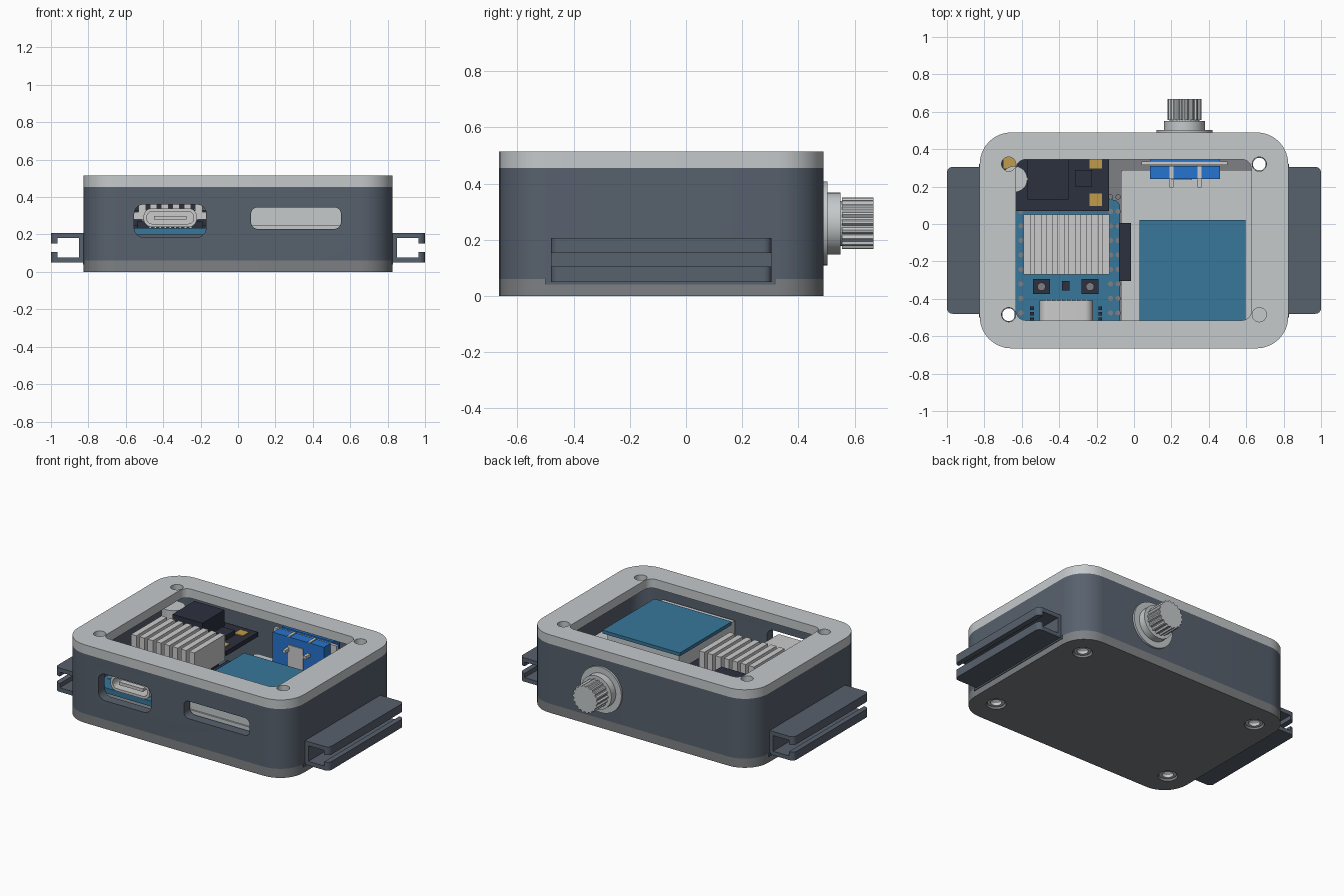
import bpy, bmesh, math
from mathutils import Matrix, Vector

if "Cube" in bpy.data.objects:
    bpy.data.objects.remove(bpy.data.objects["Cube"])


def material(name, rgb):
    m = bpy.data.materials.new(name)
    m.use_nodes = True
    col = [(c / 255) ** 2.2 for c in rgb] + [1]
    m.diffuse_color = col
    m.node_tree.nodes["Principled BSDF"].inputs["Base Color"].default_value = col
    return m


SLATE = material("slate shell", (88, 97, 109))
LIGHT = material("light grey", (196, 200, 202))
GREY = material("mid grey", (124, 127, 130))
TEAL = material("board blue", (58, 118, 153))
BLUE = material("bright blue", (42, 115, 205))
BLACK = material("chip black", (48, 52, 64))
GOLD = material("gold", (190, 155, 75))
METAL = material("metal", (202, 202, 202))
Y_AXIS = Matrix(((1, 0, 0), (0, 0, 1), (0, 1, 0)))


def extrude(name, pts, lo, hi, mat, along_y=False):
    """Prism from a 2D outline; runs along z, or along y for an x-z outline."""
    bm = bmesh.new()
    face = bm.faces.new([bm.verts.new((x, y, lo)) for x, y in pts])
    top = bmesh.ops.extrude_face_region(bm, geom=[face])["geom"]
    bmesh.ops.translate(bm, vec=(0, 0, hi - lo),
                        verts=[v for v in top if isinstance(v, bmesh.types.BMVert)])
    if along_y:
        bmesh.ops.transform(bm, matrix=Y_AXIS.to_4x4(), verts=bm.verts)
    bmesh.ops.recalc_face_normals(bm, faces=bm.faces)
    me = bpy.data.meshes.new(name)
    bm.to_mesh(me)
    bm.free()
    me.materials.append(mat)
    ob = bpy.data.objects.new(name, me)
    bpy.context.collection.objects.link(ob)
    return ob


def rounded(x0, x1, y0, y1, r=0, n=8):
    if not r:
        return [(x0, y0), (x1, y0), (x1, y1), (x0, y1)]
    pts = []
    for k, (cx, cy) in enumerate([(x1 - r, y1 - r), (x0 + r, y1 - r), (x0 + r, y0 + r), (x1 - r, y0 + r)]):
        for i in range(n + 1):
            a = math.pi / 2 * (k + i / n)
            pts.append((cx + r * math.cos(a), cy + r * math.sin(a)))
    return pts


def slab(name, x, y, z, mat, r=0):
    return extrude(name, rounded(*x, *y, r), *z, mat)


def disc(name, cx, cy, rad, lo, hi, mat, n=32, along_y=False):
    pts = [(cx + rad * math.cos(2 * math.pi * i / n), cy + rad * math.sin(2 * math.pi * i / n))
           for i in range(n)]
    return extrude(name, pts, lo, hi, mat, along_y)


def cut(ob, cutters):
    for c in cutters:
        mod = ob.modifiers.new("cut", "BOOLEAN")
        mod.operation, mod.solver, mod.object = "DIFFERENCE", "EXACT", c
    bpy.context.view_layer.update()
    me = bpy.data.meshes.new_from_object(ob.evaluated_get(bpy.context.evaluated_depsgraph_get()))
    ob.modifiers.clear()
    ob.data = me
    for c in cutters:
        bpy.data.objects.remove(c)
    return ob


def smooth(*obs):
    bpy.ops.object.select_all(action="DESELECT")
    for ob in obs:
        ob.select_set(True)
        bpy.context.view_layer.objects.active = ob
    bpy.ops.object.shade_smooth_by_angle(angle=math.radians(30))


# Case: base plate, hollow shell and open lid frame
OX, OY, R = (-.825, .825), (-.665, .49), .17
HOLES = [(x, y) for x in (-.67, .67) for y in (-.485, .32)]
base = slab("base_plate", OX, OY, (0, .06), GREY, R)
cut(base, [disc("c", x, y, .037, -.1, .2, GREY) for x, y in HOLES]
    + [disc("c", x, y, .06, -.1, .025, GREY) for x, y in HOLES])
shell = slab("shell", OX, OY, (.06, .455), SLATE, R)
cut(shell, [slab("c", (-.76, .76), (-.6, .425), (0, .6), SLATE, .11),
            extrude("c", rounded(-.555, -.17, .185, .36, .05), -.8, -.5, SLATE, True),
            extrude("c", rounded(.07, .55, .23, .345, .035), -.8, -.5, SLATE, True)])
lid = slab("lid_frame", OX, OY, (.455, .515), LIGHT, R)
cut(lid, [slab("c", (-.63, .627), (-.515, .345), (.4, .6), LIGHT, .05)]
    + [disc("c", x, y, .038, .4, .6, LIGHT) for x, y in HOLES])
smooth(base, shell, lid)

# Screw collars recessed under the base
for x, y in HOLES:
    collar = disc("screw_collar", x, y, .052, .01, .027, METAL)
    smooth(cut(collar, [disc("c", x, y, .034, -.1, .2, METAL)]))

# Slotted strap channels on both sides
for side, s in (("left", 1), ("right", -1)):
    def span(a, b):
        return (min(a * s, b * s), max(a * s, b * s))
    rail = slab(side + "_strap_channel", span(.79, 1), (-.48, .305), (.05, .207), SLATE, .03)
    cut(rail, [slab("c", span(.85, .965), (-1, 1), (.077, .18), SLATE),
               slab("c", span(.9, 1.1), (-1, 1), (.105, .152), SLATE)])
    slab(side + "_channel_foot", span(.8, .83), (-.5, .32), (.04, .062), SLATE)

# Rear connector with flange, nut and ribbed cap
CX, CZ = .27, .258
parts = [disc("connector_flange", CX, CZ, .15, .48, .503, LIGHT, 40, True),
         disc("connector_nut", CX, CZ, .11, .5, .55, LIGHT, 32, True),
         disc("connector_neck", CX, CZ, .08, .55, .56, LIGHT, 32, True)]
smooth(*parts)
teeth = 18
cap = []
for i in range(teeth * 4):
    a, r = 2 * math.pi * i / (teeth * 4), (.092 if i % 4 < 2 else .083)
    cap.append((CX + r * math.cos(a), CZ + r * math.sin(a)))
extrude("connector_cap", cap, .555, .667, LIGHT, True)

# Terminal block behind the connector
slab("terminal_body", (.085, .46), (.24, .31), (.25, .45), BLUE)
slab("terminal_plate", (.04, .5), (.315, .335), (.27, .44), METAL)
slab("terminal_back", (.085, .46), (.335, .4), (.25, .45), BLUE)
for x in (.2, .35):
    slab("terminal_pin", (x - .01, x + .01), (.195, .28), (.36, .38), METAL)
    slab("terminal_pin_top", (x - .01, x + .01), (.24, .31), (.45, .456), METAL)
slab("terminal_face", (.2, .31), (.234, .24), (.25, .4), METAL)

# Battery pack and the module on top of it
slab("battery", (-.07, .75), (-.59, .29), (.06, .25), LIGHT, .02)
slab("module_body", (.05, .575), (-.58, 0), (.25, .36), LIGHT)
slab("module_plate", (.03, .595), (-.52, .022), (.36, .382), TEAL)

# Controller board
slab("controller_board", (-.64, -.075), (-.6, .13), (.2, .235), TEAL, .04)
for i in range(9):
    for x in (-.605, -.125, -.085):
        disc("board_contact", x, -.475 + i * .0775, .014, .23, .238, GREY, 12)
slab("side_socket", (-.08, -.015), (-.305, .005), (.235, .31), BLACK)
for x in (-.495, -.235):
    slab("button", (x - .045, x + .045), (-.375, -.295), (.235, .27), BLACK)
    disc("button_cap", x, -.335, .022, .27, .28, GREY, 16)
slab("small_chip", (-.385, -.345), (-.355, -.305), (.235, .26), BLACK)
for x in (-.545, -.18):
    for i in range(3):
        y = -.45 - i * .03
        slab("tiny_chip", (x - .01, x + .01), (y - .01, y + .01), (.235, .25), BLACK)

# Charging port: hollow rounded sleeve with a tongue
port = extrude("charging_port", rounded(-.505, -.22, .24, .34, .045), -.61, -.41, METAL, True)
cut(port, [extrude("c", rounded(-.488, -.237, .257, .323, .03), -.7, -.45, METAL, True)])
smooth(port)
slab("port_tongue", (-.45, -.275), (-.6, -.45), (.28, .3), METAL)
for i in range(9):
    x = -.47 + i * .027
    slab("port_pin", (x - .007, x + .007), (-.41, -.4), (.235, .26), METAL)

# Finned heat sink over the processor
slab("processor", (-.56, -.16), (-.25, .03), (.235, .28), BLACK)
slab("heat_sink_base", (-.592, -.13), (-.27, .05), (.28, .32), METAL)
for i in range(8):
    x = -.592 + i * .0605
    slab("heat_sink_fin", (x, x + .0385), (-.27, .05), (.32, .45), METAL)

# Rear sensor board with chip, housing, gold pads and silver can
slab("sensor_board", (-.73, -.135), (.07, .4), (.3, .33), BLACK)
slab("sensor_housing", (-.57, -.35), (.13, .36), (.33, .435), BLACK)
slab("sensor_chip", (-.315, -.225), (.2, .29), (.33, .36), BLACK)
for x, y in ((-.205, .13), (-.205, .33), (-.665, .33)):
    slab("gold_pad", (x - .033, x + .033), (y - .033, y + .033), (.33, .336), GOLD)
smooth(disc("silver_can", -.64, .24, .07, .33, .43, LIGHT))
